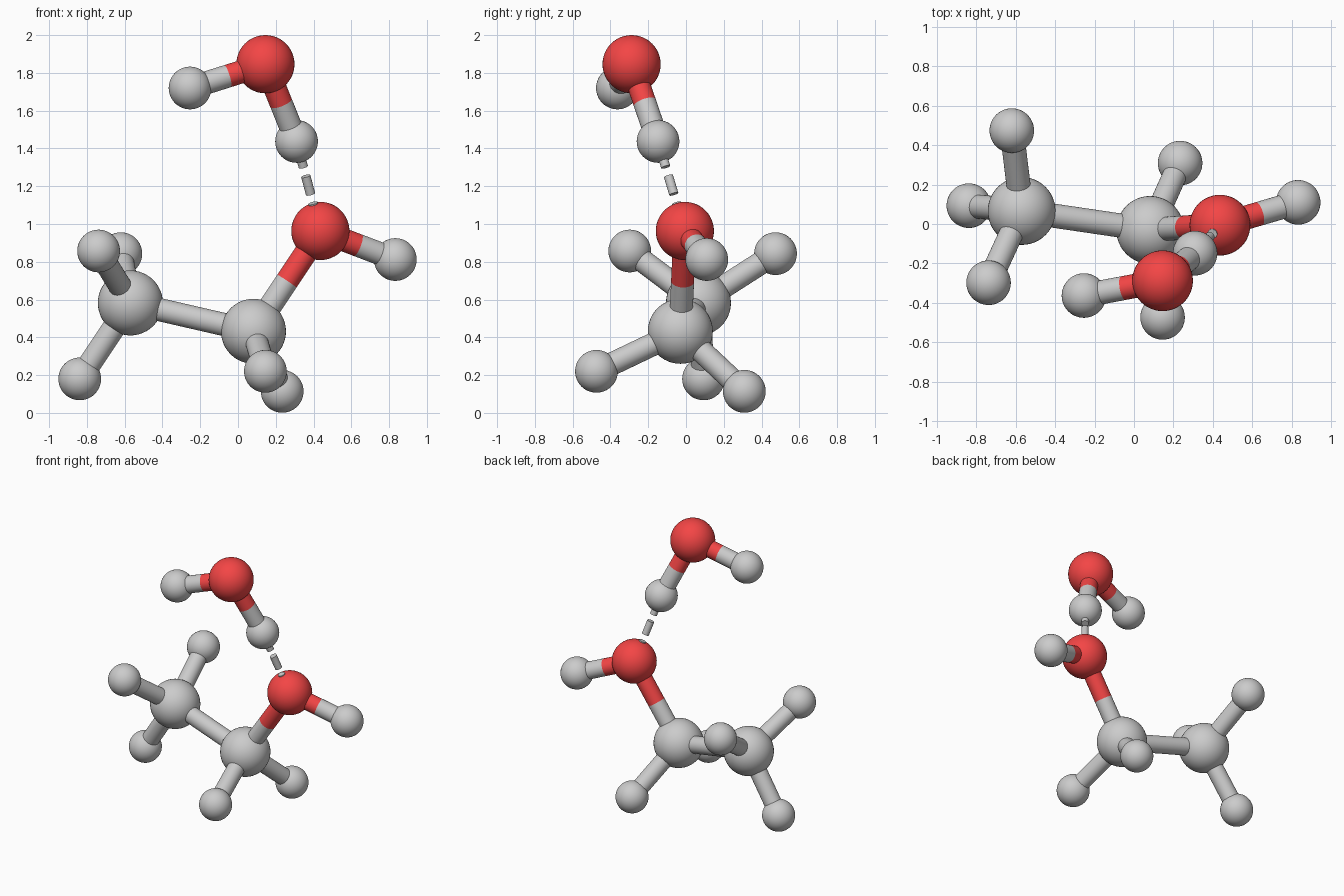
import bpy
from mathutils import Vector

if "Cube" in bpy.data.objects:
    bpy.data.objects.remove(bpy.data.objects["Cube"])

red = bpy.data.materials.new("oxygen_red")
red.diffuse_color = (0.9, 0.06, 0.06, 1)
red.use_nodes = True
red.node_tree.nodes["Principled BSDF"].inputs["Base Color"].default_value = red.diffuse_color

RADIUS = {"carbon": 0.172, "oxygen": 0.154, "hydrogen": 0.113}
BOND_R = 0.061
DASH_R = 0.025

# atom name: (element, centre)
ATOMS = {
    "methyl_carbon": ("carbon", (-0.57, 0.066, 0.582)),
    "methylene_carbon": ("carbon", (0.082, -0.03, 0.432)),
    "hydroxyl_oxygen": ("oxygen", (0.436, -0.006, 0.963)),
    "water_oxygen": ("oxygen", (0.145, -0.288, 1.846)),
    "methyl_hydrogen_a": ("hydrogen", (-0.738, -0.298, 0.857)),
    "methyl_hydrogen_b": ("hydrogen", (-0.62, 0.474, 0.843)),
    "methyl_hydrogen_c": ("hydrogen", (-0.838, 0.093, 0.18)),
    "methylene_hydrogen_a": ("hydrogen", (0.145, -0.474, 0.22)),
    "methylene_hydrogen_b": ("hydrogen", (0.234, 0.309, 0.114)),
    "hydroxyl_hydrogen": ("hydrogen", (0.833, 0.11, 0.812)),
    "water_hydrogen_outer": ("hydrogen", (-0.254, -0.363, 1.72)),
    "water_hydrogen_inner": ("hydrogen", (0.31, -0.148, 1.437)),
}

BONDS = [
    ("methyl_carbon", "methylene_carbon"),
    ("methyl_carbon", "methyl_hydrogen_a"),
    ("methyl_carbon", "methyl_hydrogen_b"),
    ("methyl_carbon", "methyl_hydrogen_c"),
    ("methylene_carbon", "methylene_hydrogen_a"),
    ("methylene_carbon", "methylene_hydrogen_b"),
    ("hydroxyl_oxygen", "methylene_carbon"),
    ("hydroxyl_oxygen", "hydroxyl_hydrogen"),
    ("water_oxygen", "water_hydrogen_outer"),
    ("water_oxygen", "water_hydrogen_inner"),
]


def finish(name, is_red):
    obj = bpy.context.object
    obj.name = name
    bpy.ops.object.shade_smooth_by_angle()
    if is_red:
        obj.data.materials.append(red)


def rod(name, a, b, radius, is_red=False):
    axis = b - a
    bpy.ops.mesh.primitive_cylinder_add(
        vertices=32, radius=radius, depth=axis.length, location=(a + b) / 2,
        rotation=axis.to_track_quat('Z', 'Y').to_euler())
    finish(name, is_red)


# Atoms
for name, (element, centre) in ATOMS.items():
    bpy.ops.mesh.primitive_uv_sphere_add(
        segments=48, ring_count=24, radius=RADIUS[element], location=centre)
    finish(name, element == "oxygen")

# Bonds: each half takes the colour of its own atom
for first, second in BONDS:
    a, b = (Vector(ATOMS[n][1]) for n in (first, second))
    mid = (a + b) / 2
    rod(f"bond_{first}_half", a, mid, BOND_R, ATOMS[first][0] == "oxygen")
    rod(f"bond_{second}_half", mid, b, BOND_R, ATOMS[second][0] == "oxygen")

# Dashed hydrogen bond between the two molecules
start = Vector(ATOMS["water_hydrogen_inner"][1])
end = Vector(ATOMS["hydroxyl_oxygen"][1])
for i in range(3):
    t = 0.085 + 0.302 * i
    rod(f"hydrogen_bond_dash_{i + 1}", start.lerp(end, t),
        start.lerp(end, t + 0.2), DASH_R)
